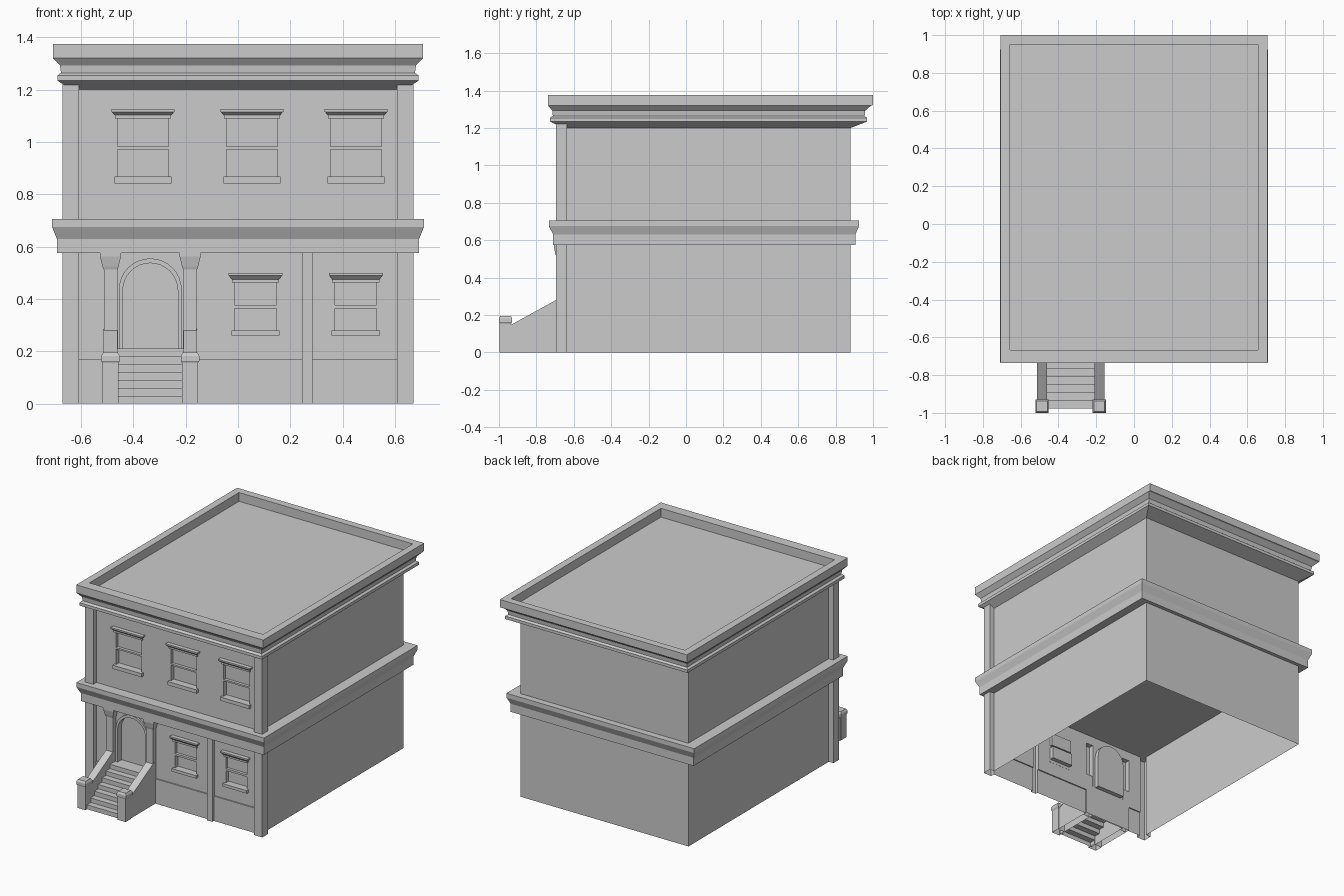
import bpy, bmesh, math

if "Cube" in bpy.data.objects:
    bpy.data.objects.remove(bpy.data.objects["Cube"])

WALL = -0.66          # front wall plane
DOOR = -0.335         # door centre line


def finish(name, bm, open_bottom=False):
    bmesh.ops.recalc_face_normals(bm, faces=bm.faces[:])
    if open_bottom:
        bmesh.ops.delete(bm, geom=[f for f in bm.faces if all(abs(v.co.z) < 1e-4 for v in f.verts)], context='FACES')
    me = bpy.data.meshes.new(name)
    bm.to_mesh(me)
    bm.free()
    ob = bpy.data.objects.new(name, me)
    bpy.context.collection.objects.link(ob)
    return ob


def loft(name, rings, open_bottom=False):
    """Stack of rectangles (x0, x1, y0, y1, z), capped at both ends."""
    bm = bmesh.new()
    loops = [[bm.verts.new(p) for p in ((a, c, z), (b, c, z), (b, d, z), (a, d, z))]
             for a, b, c, d, z in rings]
    for lo, hi in zip(loops, loops[1:]):
        for i in range(4):
            j = (i + 1) % 4
            bm.faces.new((lo[i], lo[j], hi[j], hi[i]))
    bm.faces.new(loops[0])
    bm.faces.new(loops[-1])
    return finish(name, bm, open_bottom)


def box(name, x0, x1, y0, y1, z0, z1):
    return loft(name, [(x0, x1, y0, y1, z0), (x0, x1, y0, y1, z1)], z0 == 0)


def prism(name, pts, axis, a, b):
    """Extrude a profile: axis 'y' takes (x, z) points, axis 'x' takes (y, z)."""
    bm = bmesh.new()
    place = (lambda p, t: (p[0], t, p[1])) if axis == 'y' else (lambda p, t: (t, p[0], p[1]))
    lo, hi = ([bm.verts.new(place(p, t)) for p in pts] for t in (a, b))
    for i in range(len(pts)):
        j = (i + 1) % len(pts)
        bm.faces.new((lo[i], lo[j], hi[j], hi[i]))
    bm.faces.new(lo)
    bm.faces.new(hi)
    return finish(name, bm, True)


def combine(target, tool, op):
    mod = target.modifiers.new("bool", 'BOOLEAN')
    mod.operation, mod.solver, mod.object = op, 'EXACT', tool
    bpy.context.view_layer.objects.active = target
    bpy.ops.object.modifier_apply(modifier=mod.name)
    bpy.data.objects.remove(tool)


def arch(r, base, spring, n=16):
    arc = [(DOOR + r * math.cos(math.pi * i / n), spring + r * math.sin(math.pi * i / n)) for i in range(n + 1)]
    return [(DOOR + r, base)] + arc + [(DOOR - r, base)]


# Hollow building shell with pilasters and plinth merged in
shell = box("building_shell", -0.635, 0.635, WALL, 0.88, -0.1, 1.3)
combine(shell, box("plinth", -0.62, 0.62, WALL - 0.008, WALL + 0.02, -0.05, 0.17), 'UNION')
for s in (-1, 1):
    x0, x1 = sorted((s * 0.608, s * 0.67))
    combine(shell, box("corner", x0, x1, -0.695, -0.635, -0.06, 1.225), 'UNION')
    c = DOOR + s * 0.15
    combine(shell, box("door_pilaster", c - 0.026, c + 0.026, -0.693, WALL + 0.02, -0.07, 0.57), 'UNION')
combine(shell, box("mid_pilaster", 0.245, 0.285, -0.685, WALL + 0.02, -0.08, 0.58), 'UNION')

# Windows: recessed sashes, sill and moulded lintel
# rows: centres, half width, upper sash, lower sash, sill bottom, lintel top, scale of lintel overhang
rows = [("upper", (-0.363, 0.053, 0.451), 0.097, (0.983, 1.09), (0.867, 0.972), 0.842, 1.125),
        ("lower", (0.067, 0.45), 0.08, (0.377, 0.463), (0.28, 0.363), 0.26, 0.5)]
for row, centres, h, top, low, sill, lintel in rows:
    for n, c in enumerate(centres, 1):
        combine(shell, box("cut", c - h, c + h, -0.8, WALL + 0.02, *top), 'DIFFERENCE')
        combine(shell, box("cut", c - h, c + h, -0.8, WALL + 0.03, *low), 'DIFFERENCE')
        box(f"{row}_sill_{n}", c - h - 0.012, c + h + 0.012, WALL - 0.02, WALL + 0.001, sill, low[0])
        z = top[1]
        loft(f"{row}_lintel_{n}", [(c - h - w, c + h + w, WALL - d, WALL + 0.001, zz) for w, d, zz in
             ((0.01, 0.012, z), (0.01, 0.012, z + 0.012), (0.02, 0.025, lintel - 0.012),
              (0.023, 0.028, lintel - 0.01), (0.023, 0.028, lintel))])

# Arched doorway recess
combine(shell, prism("cut", arch(0.105, 0.21, 0.432), 'y', -0.8, WALL + 0.03), 'DIFFERENCE')

# Trim the shell at ground level, leaving it open underneath
bm = bmesh.new()
bm.from_mesh(shell.data)
bmesh.ops.bisect_plane(bm, geom=bm.verts[:] + bm.edges[:] + bm.faces[:], plane_co=(0, 0, 0),
                       plane_no=(0, 0, 1), clear_inner=True)
bm.to_mesh(shell.data)
bm.free()

# Arch surround around the door
bm = bmesh.new()
outer, inner = arch(0.12, 0.21, 0.435), arch(0.105, 0.21, 0.432)
strips = [[bm.verts.new((x, y, z)) for x, z in pts] for pts, y in
          ((outer, WALL), (outer, WALL - 0.012), (inner, WALL - 0.012), (inner, WALL))]
for a, b in zip(strips, strips[1:]):
    for i in range(len(a) - 1):
        bm.faces.new((a[i], a[i + 1], b[i + 1], b[i]))
finish("door_surround", bm)

# Mid-height band course
wall = (-0.635, 0.635, WALL, 0.88)
loft("band_course", [(*wall, 0.575)] + [(-x, x, f, b, z) for x, f, b, z in
     ((0.692, -0.71, 0.905, 0.575), (0.692, -0.71, 0.905, 0.63),
      (0.71, -0.733, 0.925, 0.675), (0.71, -0.733, 0.925, 0.705))] + [(*wall, 0.705)])

# Roof cornice with parapet and sunken roof
loft("roof_cornice", [(*wall, 1.2)] + [(-x, x, f, b, z) for x, f, b, z in
     ((0.69, -0.727, 0.968, 1.234), (0.69, -0.727, 0.968, 1.254), (0.676, -0.712, 0.955, 1.264),
      (0.68, -0.715, 0.958, 1.292), (0.707, -0.737, 0.99, 1.32), (0.707, -0.737, 1.0, 1.322),
      (0.707, -0.737, 1.0, 1.375), (0.657, -0.667, 0.95, 1.375), (0.657, -0.667, 0.95, 1.315))])

# Stoop steps
pts = [(WALL, 0)]
pts.insert(0, (-0.978, 0))
steps = [(-0.978, 0)]
for i in range(7):
    y = -0.978 + 0.042 * i
    steps += [(y, 0.03 * (i + 1)), (y + 0.042 if i < 6 else WALL, 0.03 * (i + 1))]
steps.append((WALL, 0))
prism("stoop_steps", steps, 'x', DOOR - 0.13, DOOR + 0.13)

# Stoop side walls, newel posts and door capitals
for side, s in (("left", -1), ("right", 1)):
    c = DOOR + s * 0.152
    prism(f"{side}_stoop_wall", [(-0.94, 0), (WALL, 0), (WALL, 0.285), (-0.695, 0.28), (-0.94, 0.145)],
          'x', c - 0.026, c + 0.026)
    box(f"{side}_newel_post", c - 0.03, c + 0.03, -0.996, -0.935, 0, 0.158)
    loft(f"{side}_newel_cap", [(c - w, c + w, -0.9645 - w, -0.9645 + w, z) for w, z in
         ((0.03, 0.155), (0.0355, 0.163), (0.0355, 0.182), (0.028, 0.195))])
    loft(f"{side}_door_capital", [(c - w, c + w, f, WALL, z) for w, f, z in
         ((0.027, -0.694, 0.513), (0.031, -0.698, 0.525), (0.04, -0.706, 0.562), (0.04, -0.706, 0.576))])
